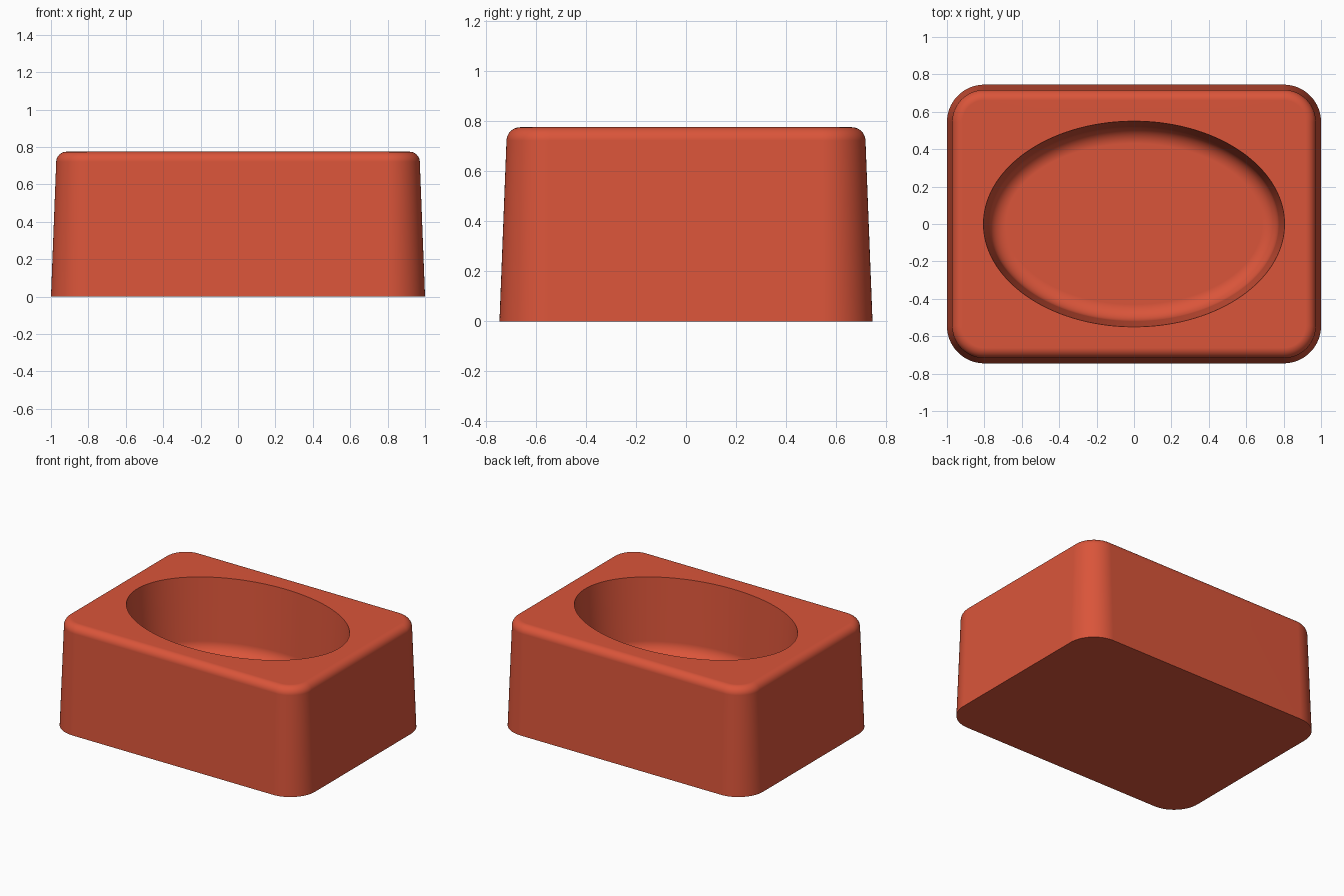
import bpy, bmesh
from math import sin, cos, pi, radians

cube = bpy.data.objects.get("Cube")
if cube:
    bpy.data.objects.remove(cube, do_unlink=True)

ARC = 32                 # points per rounded corner
N = ARC * 4              # points per ring
TOP, FLOOR = 0.775, 0.24
STEPS = 10               # segments per fillet


def block_ring(inset, z):
    """Rounded rectangle, pulled in evenly from the base outline."""
    radius = 0.2 - inset
    pts = []
    for q, (sx, sy) in enumerate([(1, 1), (-1, 1), (-1, -1), (1, -1)]):
        for i in range(ARC):
            a = (q + i / (ARC - 1)) * pi / 2
            pts.append((sx * 0.8 + radius * cos(a), sy * 0.545 + radius * sin(a), z))
    return pts


def bowl_ring(inset, z):
    """Ellipse, pulled in evenly from the rim of the bowl."""
    return [((0.805 - inset) * cos(a), (0.55 - inset) * sin(a), z)
            for a in ((i + 0.5) * 2 * pi / N for i in range(N))]


# Tapered walls, rounded top edge, then down into the bowl
rings = [block_ring(0, 0)]
edge = 0.055
for i in range(STEPS + 1):
    a = radians(2 + 88 * i / STEPS)
    rings.append(block_ring(0.028 + edge * (1 - cos(a)), TOP - edge * (1 - sin(a))))
rings.append(bowl_ring(0, TOP))
cove = 0.09
for i in range(STEPS + 1):
    a = radians(3 + 87 * i / STEPS)
    rings.append(bowl_ring(0.03 + cove * (1 - cos(a)), FLOOR + cove * (1 - sin(a))))

bm = bmesh.new()
loops = [[bm.verts.new(p) for p in ring] for ring in rings]
for low, high in zip(loops, loops[1:]):
    for i in range(N):
        j = (i + 1) % N
        bm.faces.new((low[i], low[j], high[j], high[i]))
bm.faces.new(loops[0][::-1])    # underside
bm.faces.new(loops[-1])         # bowl floor
bmesh.ops.recalc_face_normals(bm, faces=bm.faces)

mesh = bpy.data.meshes.new("block_with_bowl")
bm.to_mesh(mesh)
bm.free()
block = bpy.data.objects.new("block_with_bowl", mesh)
bpy.context.collection.objects.link(block)

# Single clay-red colour
color = (0.70, 0.09, 0.042, 1)
mat = bpy.data.materials.new("clay_red")
mat.use_nodes = True
mat.diffuse_color = color
mat.node_tree.nodes["Principled BSDF"].inputs["Base Color"].default_value = color
mesh.materials.append(mat)

# Smooth fillets with a crisp rim and base
bpy.ops.object.select_all(action="DESELECT")
block.select_set(True)
bpy.context.view_layer.objects.active = block
bpy.ops.object.shade_smooth_by_angle(angle=radians(30))
weighted = block.modifiers.new("even_normals", "WEIGHTED_NORMAL")
weighted.keep_sharp = True
